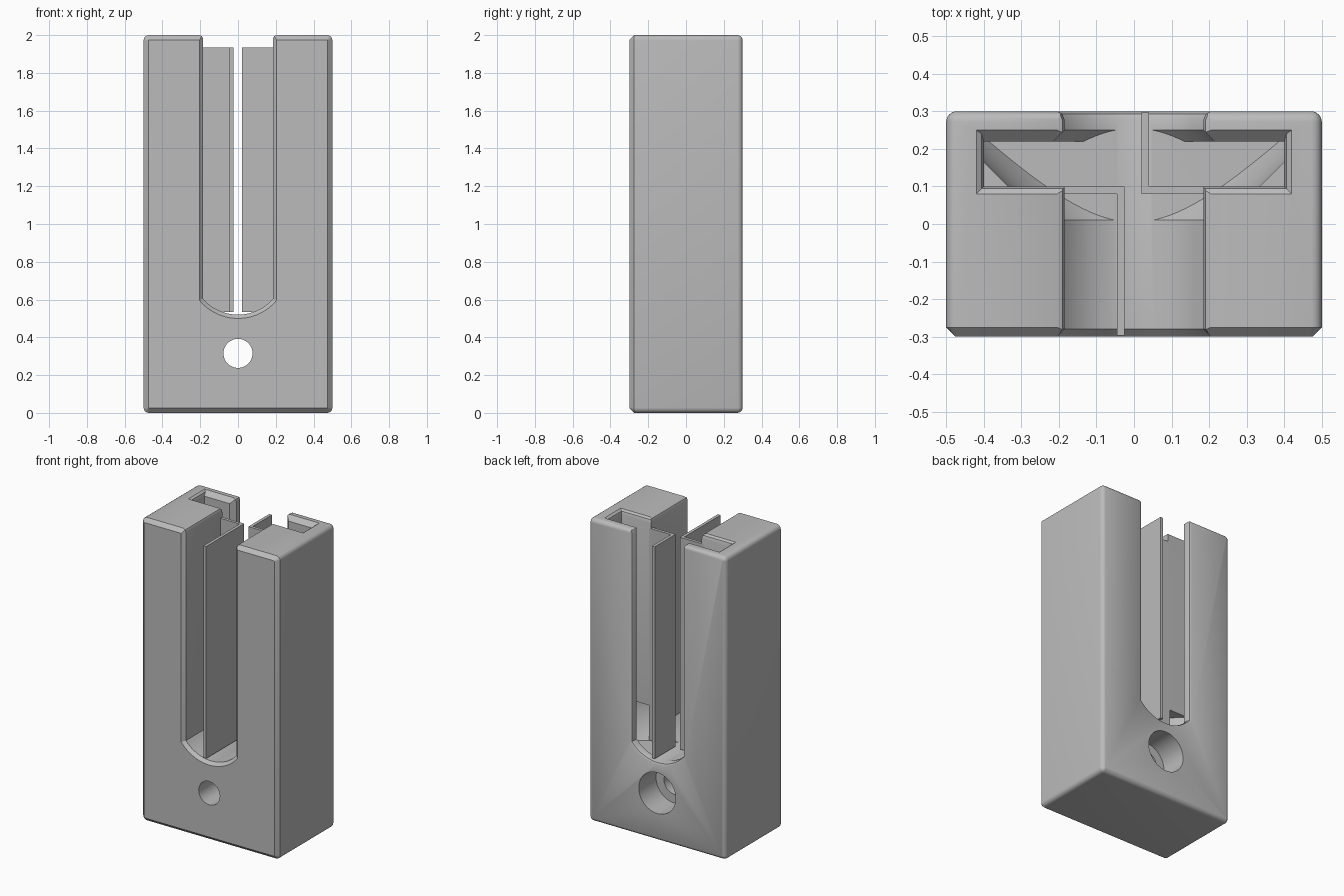
import bpy, bmesh, math
from mathutils import Vector

cube = bpy.data.objects.get("Cube")
if cube:
    bpy.data.objects.remove(cube, do_unlink=True)

grey = bpy.data.materials.new("plain grey")
grey.use_nodes = True
grey.diffuse_color = (0.5, 0.5, 0.5, 1)
grey.node_tree.nodes["Principled BSDF"].inputs["Base Color"].default_value = (0.5, 0.5, 0.5, 1)

SLOT_W, SLOT_R, AXIS_Z = 0.185, 0.245, 0.765   # slot half width, floor radius, floor axis
FLOOR_Z, TOP_Z, EDGE = 0.525, 2.0, 0.028
HOLE_Z = 0.315


def loft(name, rings, clips=()):
    """Closed solid through rings of points, trimmed by (point, normal) planes."""
    bm = bmesh.new()
    loops = [[bm.verts.new(p) for p in ring] for ring in rings]
    n = len(loops[0])
    for a, b in zip(loops, loops[1:]):
        for i in range(n):
            j = (i + 1) % n
            bm.faces.new((a[i], a[j], b[j], b[i]))
    bm.faces.new(loops[0])
    bm.faces.new(loops[-1])
    for point, normal in clips:
        cut = bmesh.ops.bisect_plane(bm, geom=bm.verts[:] + bm.edges[:] + bm.faces[:],
                                     plane_co=point, plane_no=normal, clear_outer=True)
        edges = [e for e in cut["geom_cut"] if isinstance(e, bmesh.types.BMEdge)]
        if edges:
            bmesh.ops.holes_fill(bm, edges=edges, sides=0)
    bmesh.ops.recalc_face_normals(bm, faces=bm.faces)
    mesh = bpy.data.meshes.new(name)
    bm.to_mesh(mesh)
    bm.free()
    mesh.materials.append(grey)
    obj = bpy.data.objects.new(name, mesh)
    bpy.context.collection.objects.link(obj)
    return obj


def rounded_rect(y, inset):
    r, pts = EDGE - inset, []
    for k, (sx, sz) in enumerate(((1, 1), (-1, 1), (-1, -1), (1, -1))):
        for s in range(5):
            a = math.pi / 2 * (k + s / 4)
            pts.append((sx * (0.5 - EDGE) + r * math.cos(a), y,
                        1 + sz * (1 - EDGE) + r * math.sin(a)))
    return pts


def slot_profile(y, o):
    """U-shaped slot section grown by o, with a rounded flare at the top."""
    w, r = SLOT_W + o, SLOT_R + o
    t = math.acos(w / r)
    arc = [(r * math.cos(a), y, AXIS_Z + r * math.sin(a))
           for a in (-t - (math.pi - 2 * t) * i / 32 for i in range(33))]
    side = [(w, TOP_Z - 0.02), (w + 0.006, TOP_Z - 0.006), (w + 0.02, TOP_Z), (w + 0.02, TOP_Z + 0.1)]
    return arc + [(-x, y, z) for x, z in side] + [(x, y, z) for x, z in reversed(side)]


def circle(y, r, z, n=48, sweep=2 * math.pi):
    count = n if sweep > 6 else n + 1
    return [(r * math.cos(-sweep * i / n), y, z + r * math.sin(-sweep * i / n)) for i in range(count)]


def rect(z, x, y0, y1):
    return [(-x, y0, z), (x, y0, z), (x, y1, z), (-x, y1, z)]


def carve(body, cutter):
    mod = body.modifiers.new("cut", "BOOLEAN")
    mod.operation, mod.solver, mod.object = "DIFFERENCE", "EXACT", cutter
    bpy.context.view_layer.objects.active = body
    bpy.ops.object.modifier_apply(modifier=mod.name)
    bpy.data.objects.remove(cutter, do_unlink=True)


# Body: chamfered front edge, rounded back edge
steps = [(EDGE * math.sin(a), EDGE * (1 - math.cos(a)))
         for a in (math.radians(d) for d in (0, 20, 40, 60, 80))]
body = loft("holder_body", [rounded_rect(-0.3, 0.025), rounded_rect(-0.275, 0)]
            + [rounded_rect(0.3 - EDGE + dy, i) for dy, i in steps[:-1]]
            + [rounded_rect(0.3, steps[-1][1])])

# Through slot, flared at the front and rounded at the back
carve(body, loft("slot_cutter", [
    slot_profile(-0.32, 0.02), slot_profile(-0.3, 0.02), slot_profile(-0.28, 0),
    slot_profile(0.278, 0), slot_profile(0.293, 0.006), slot_profile(0.3, 0.02),
    slot_profile(0.32, 0.02)]))

# Conical seat under the slot, cut flat at its floor
seat = [(0.01, SLOT_R), (0.22, 0.455), (0.22, 0.275), (0.25, SLOT_R)]
carve(body, loft("seat_cutter", [circle(y, r, AXIS_Z, sweep=math.pi) for y, r in seat],
                 [((0, 0, FLOOR_Z), (0, 0, -1)), ((0.4, 0, 0), (1, 0, 0)), ((-0.4, 0, 0), (-1, 0, 0))]))

# Wide channel behind the front lips, with chamfered back lips and a flared mouth
plan = [(-0.4, 0.1), (0.4, 0.1), (0.4, 0.22), (SLOT_W + 0.03, 0.22), (SLOT_W, 0.25),
        (-SLOT_W, 0.25), (-SLOT_W - 0.03, 0.22), (-0.4, 0.22)]
carve(body, loft("channel_cutter", [[(x, y, z) for x, y in plan] for z in (AXIS_Z - 0.002, 2.1)]))
carve(body, loft("mouth_cutter", [rect(1.97, 0.4, 0.1, 0.22), rect(1.99, 0.406, 0.094, 0.24),
                                  rect(TOP_Z, 0.42, 0.08, 0.25), rect(2.1, 0.42, 0.08, 0.25)]))

# Screw hole and its counterbore at the back
carve(body, loft("hole_cutter", [circle(y, 0.077, HOLE_Z) for y in (-0.4, 0.4)]))
carve(body, loft("counterbore_cutter", [circle(y, 0.135, HOLE_Z) for y in (0.12, 0.4)]))

bpy.ops.object.select_all(action="DESELECT")
body.select_set(True)
bpy.context.view_layer.objects.active = body
bpy.ops.object.shade_smooth_by_angle(angle=math.radians(28))

# Thin L-shaped webs: one reaches the front, the other the back
webs = {
    "front_web": [(-0.2, 0.08), (-0.045, 0.08), (-0.045, -0.297), (-0.025, -0.297),
                  (-0.025, 0.1), (-0.2, 0.1)],
    "back_web": [(0.2, 0.08), (0.02, 0.08), (0.02, 0.297), (0.04, 0.297),
                 (0.04, 0.1), (0.2, 0.1)],
}
for name, outline in webs.items():
    loft(name, [[(x, y, z) for x, y in outline] for z in (0.535, 1.935)])
